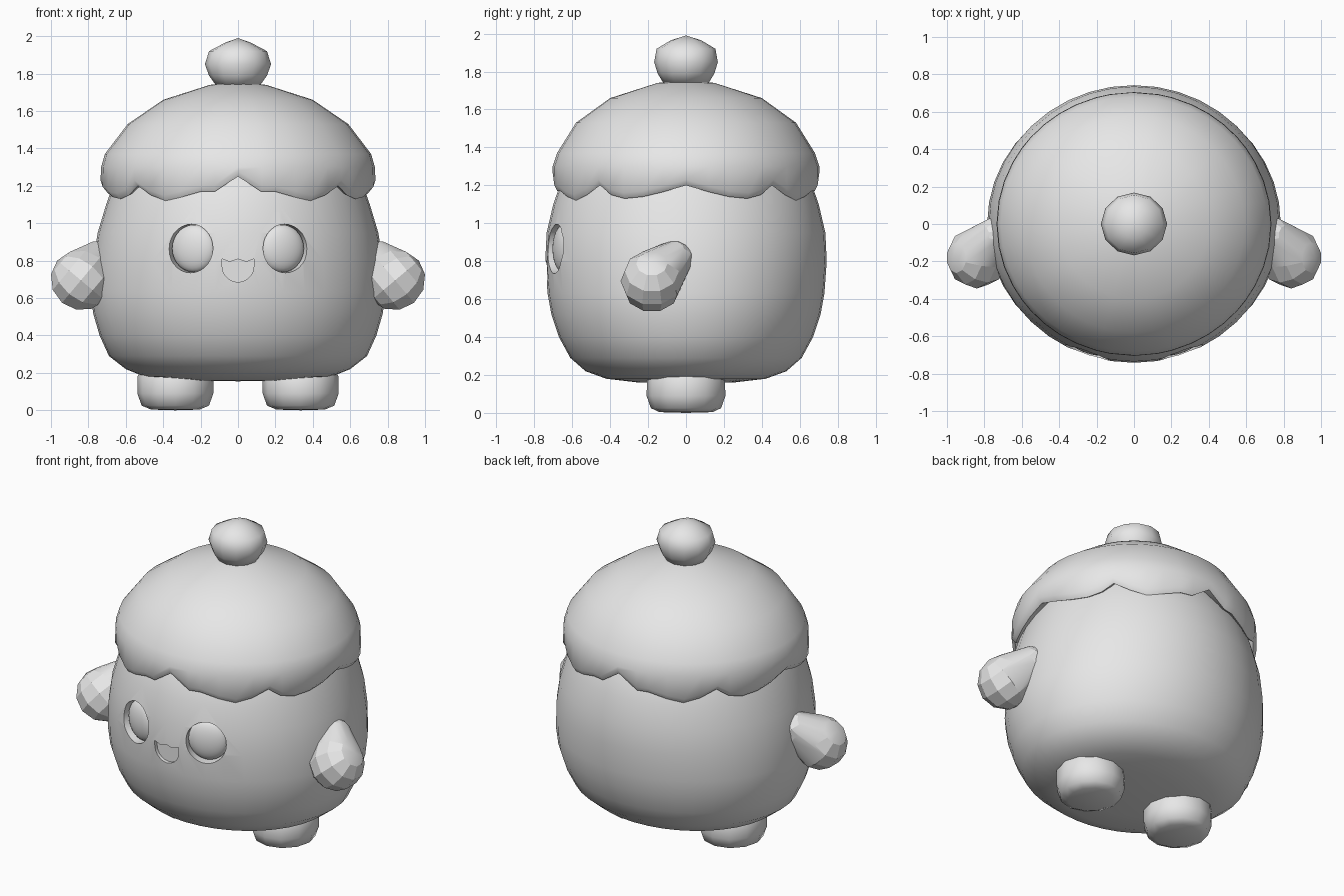
import bpy, bmesh
from math import sin, cos, pi, radians
from mathutils import Matrix, Vector

cube = bpy.data.objects.get("Cube")
if cube:
    bpy.data.objects.remove(cube, do_unlink=True)

grey = bpy.data.materials.new("light_grey")
grey.use_nodes = True
grey.diffuse_color = (0.8, 0.8, 0.8, 1)
grey.node_tree.nodes["Principled BSDF"].inputs["Base Color"].default_value = (0.8, 0.8, 0.8, 1)


def finish(name, bm):
    """Turn a bmesh into a named object."""
    bmesh.ops.remove_doubles(bm, verts=bm.verts, dist=0.0005)
    bmesh.ops.recalc_face_normals(bm, faces=bm.faces)
    mesh = bpy.data.meshes.new(name)
    bm.to_mesh(mesh)
    bm.free()
    mesh.materials.append(grey)
    obj = bpy.data.objects.new(name, mesh)
    bpy.context.collection.objects.link(obj)
    return obj


def smooth(obj, angle=50):
    bpy.ops.object.select_all(action='DESELECT')
    obj.select_set(True)
    bpy.context.view_layer.objects.active = obj
    bpy.ops.object.shade_smooth_by_angle(angle=radians(angle))


def loft(name, rows, angles, x=0):
    """Stack elliptical rings (rx, ry, z); z may depend on the angle, 0 = front."""
    bm = bmesh.new()
    rings = []
    for rx, ry, z in rows:
        rings.append([bm.verts.new((x + rx * sin(a), -ry * cos(a), z(a) if callable(z) else z))
                      for a in angles])
    n = len(angles)
    for low, high in zip(rings, rings[1:]):
        for i in range(n):
            j = (i + 1) % n
            bm.faces.new((low[i], low[j], high[j], high[i]))
    return finish(name, bm)


def around(n):
    return [2 * pi * i / n for i in range(n)]


# Body: rounded bun, slightly wider than deep
body = loft("body", [
    (0, 0, 0.155), (0.25, 0.25, 0.16), (0.50, 0.42, 0.18), (0.60, 0.53, 0.22),
    (0.69, 0.61, 0.29), (0.74, 0.67, 0.40), (0.775, 0.71, 0.52), (0.785, 0.73, 0.63),
    (0.775, 0.742, 0.80), (0.75, 0.735, 0.95), (0.705, 0.70, 1.10), (0.67, 0.665, 1.20),
    (0.60, 0.58, 1.35), (0.42, 0.40, 1.55), (0, 0, 1.65)], around(40))

# Cap with a scalloped hem, one quarter repeated around
hem = {0: 1.25, 10: 1.17, 16: 1.17, 25: 1.14, 33: 1.12, 41: 1.15, 49: 1.20,
       55: 1.15, 62: 1.13, 71: 1.14, 80: 1.165, 90: 1.20}
hem_all = {}
for deg, z in hem.items():
    for d in (deg, 180 - deg, 180 + deg, (360 - deg) % 360):
        hem_all[radians(d)] = z
edge = hem_all.get
cap = loft("cap", [
    (0.63, 0.62, lambda a: edge(a) + 0.04), (0.71, 0.69, edge),
    (0.735, 0.705, lambda a: edge(a) + 0.03), (0.732, 0.703, 1.30), (0.712, 0.68, 1.37),
    (0.59, 0.58, 1.53), (0.40, 0.40, 1.66), (0.15, 0.15, 1.74), (0, 0, 1.755)],
    sorted(hem_all))
smooth(cap, 60)

# Pompom
pompom = loft("pompom", [
    (0, 0, 1.73), (0.12, 0.12, 1.74), (0.155, 0.15, 1.79), (0.177, 0.168, 1.85),
    (0.155, 0.155, 1.92), (0.07, 0.08, 1.965), (0, 0, 1.99)], around(12))
smooth(pompom, 60)


# Arms: a narrow shoulder blended into a rounded hand
def arm(name, side):
    bm = bmesh.new()
    for radius, centre in ((0.10, (0.74, -0.06, 0.81)), (0.165, (0.84, -0.18, 0.695))):
        bmesh.ops.create_uvsphere(
            bm, u_segments=10, v_segments=6, radius=radius,
            matrix=Matrix.Translation(Vector((side * centre[0], centre[1], centre[2])))
            @ Matrix.Rotation(side * radians(50), 4, 'Y'))
    hull = bmesh.ops.convex_hull(bm, input=bm.verts)
    bmesh.ops.delete(bm, geom=list({g for g in hull["geom_interior"]
                                    if isinstance(g, bmesh.types.BMVert)}), context='VERTS')
    smooth(finish(name, bm), 60)


# Eye sockets and eyes, facing along the curve of the body
def eye_shape(name, side, width, height, depth, inset, ball):
    turn = side * radians(18.6)
    outward = Vector((sin(turn), -cos(turn), 0))
    place = (Matrix.Translation(Vector((side * 0.255, -0.698, 0.865)) - outward * inset)
             @ Matrix.Rotation(turn, 4, 'Z') @ Matrix.Rotation(pi / 2, 4, 'X')
             @ Matrix.Diagonal((width, height, depth, 1)))
    bm = bmesh.new()
    if ball:
        bmesh.ops.create_uvsphere(bm, u_segments=28, v_segments=16, radius=1, matrix=place)
    else:
        bmesh.ops.create_cone(bm, cap_ends=True, segments=28, radius1=1, radius2=1,
                              depth=2, matrix=place)
    return finish(name, bm)


def carve(cutter):
    mod = body.modifiers.new("carve", 'BOOLEAN')
    mod.operation = 'DIFFERENCE'
    mod.solver = 'EXACT'
    mod.object = cutter
    bpy.context.view_layer.objects.active = body
    bpy.ops.object.modifier_apply(modifier=mod.name)
    bpy.data.objects.remove(cutter, do_unlink=True)


for label, side in (("left", 1), ("right", -1)):
    arm(label + "_arm", side)
    foot = loft(label + "_foot", [
        (0, 0, 0), (0.13, 0.14, 0.004), (0.18, 0.185, 0.025), (0.203, 0.208, 0.09),
        (0.203, 0.205, 0.18), (0.17, 0.17, 0.24), (0, 0, 0.25)], around(12), side * 0.335)
    smooth(foot, 50)
    carve(eye_shape(label + "_socket", side, 0.124, 0.13, 0.07, 0, False))
    smooth(eye_shape(label + "_eye", side, 0.121, 0.127, 0.05, 0.058, True))

# Mouth: a smiling recess with a wavy upper lip
lip = [(-0.086, 0.81), (-0.045, 0.794), (0, 0.808), (0.045, 0.794), (0.086, 0.81)]
outline = lip + [(0.085 * cos(t), 0.77 - 0.085 * sin(t)) for t in [pi * i / 10 for i in range(11)]]
bm = bmesh.new()
front = bm.faces.new([bm.verts.new((x, -0.9, z)) for x, z in outline])
grown = bmesh.ops.extrude_face_region(bm, geom=[front])
bmesh.ops.translate(bm, vec=(0, 0.19, 0),
                    verts=[g for g in grown["geom"] if isinstance(g, bmesh.types.BMVert)])
carve(finish("mouth_cutter", bm))
smooth(body, 40)
